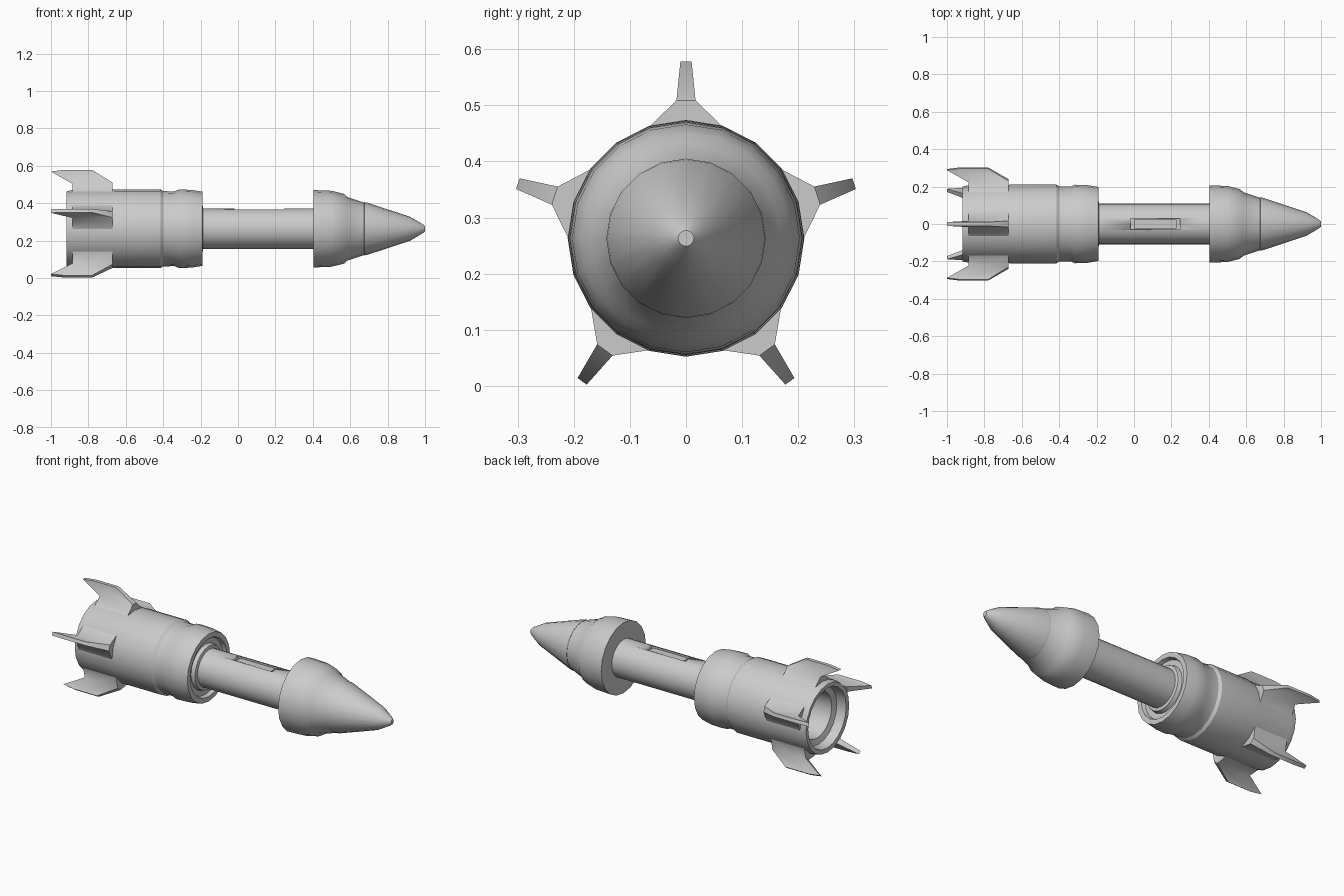
import bpy, bmesh, math
from mathutils import Matrix

if "Cube" in bpy.data.objects:
    bpy.data.objects.remove(bpy.data.objects["Cube"])

AXIS_Z = 0.263
SIDES = 20


def finish(name, bm, angle=32):
    bmesh.ops.remove_doubles(bm, verts=bm.verts, dist=1e-5)
    bmesh.ops.recalc_face_normals(bm, faces=bm.faces)
    me = bpy.data.meshes.new(name)
    bm.to_mesh(me)
    bm.free()
    ob = bpy.data.objects.new(name, me)
    bpy.context.collection.objects.link(ob)
    bpy.ops.object.select_all(action='DESELECT')
    ob.select_set(True)
    bpy.context.view_layer.objects.active = ob
    bpy.ops.object.shade_smooth_by_angle(angle=math.radians(angle))
    return ob


def lathe(name, profile):
    """Revolve (x, radius) points around the long axis."""
    bm = bmesh.new()
    rings = []
    for x, r in profile:
        ring = []
        for i in range(SIDES):
            a = 2 * math.pi * i / SIDES
            ring.append(bm.verts.new((x, r * math.sin(a), AXIS_Z + r * math.cos(a))))
        rings.append(ring)
    for a, b in zip(rings, rings[1:]):
        for i in range(SIDES):
            j = (i + 1) % SIDES
            bm.faces.new((a[i], a[j], b[j], b[i]))
    return finish(name, bm)


def box(name, x0, x1, half_y, z0, z1):
    bm = bmesh.new()
    bmesh.ops.create_cube(bm, size=1, matrix=Matrix.Translation(((x0 + x1) / 2, 0, (z0 + z1) / 2))
                          @ Matrix.Diagonal((x1 - x0, 2 * half_y, z1 - z0, 1)))
    return finish(name, bm)


# Rear booster: hollow nozzle, groove, front collar with recessed ring
lathe("booster_body", [
    (-0.70, 0), (-0.70, 0.130), (-0.85, 0.135), (-0.86, 0.168), (-0.915, 0.176),
    (-0.918, 0.200), (-0.885, 0.207), (-0.67, 0.209), (-0.66, 0.211), (-0.415, 0.211),
    (-0.40, 0.201), (-0.34, 0.200), (-0.315, 0.210), (-0.25, 0.208), (-0.19, 0.198),
    (-0.19, 0.170), (-0.212, 0.163), (-0.212, 0.132), (-0.19, 0.126), (-0.186, 0.112),
    (-0.186, 0)])

# Central shaft with a slot cut in its top
shaft = lathe("shaft", [(-0.20, 0), (-0.20, 0.109), (0.42, 0.109), (0.42, 0)])
cutter = box("slot_cutter", -0.018, 0.245, 0.03, AXIS_Z + 0.088, AXIS_Z + 0.15)
cutter.hide_render = True
cutter.hide_set(True)
mod = shaft.modifiers.new("slot", 'BOOLEAN')
mod.operation = 'DIFFERENCE'
mod.object = cutter
mod.solver = 'EXACT'
box("slot_panel", 0.0, 0.228, 0.023, AXIS_Z + 0.08, AXIS_Z + 0.098)

# Warhead collar and nose cone
lathe("head_collar", [
    (0.405, 0), (0.405, 0.207), (0.50, 0.203), (0.565, 0.187), (0.585, 0.170),
    (0.675, 0.140), (0.675, 0)])
lathe("nose_cone", [
    (0.67, 0), (0.675, 0.142), (0.69, 0.140), (0.92, 0.064), (0.985, 0.026),
    (1.0, 0.014), (1.0, 0)])

# Five fins with flared roots, lofted from root to tip: (half width, [(x, r), ...])
LEVELS = [
    (0.065, [(-0.67, 0.199), (-0.80, 0.199), (-0.885, 0.199)]),
    (0.017, [(-0.67, 0.246), (-0.80, 0.242), (-0.885, 0.240)]),
    (0.010, [(-0.78, 0.315), (-0.93, 0.315), (-1.0, 0.306)]),
]
for k in range(5):
    bm = bmesh.new()
    left, right = ([[bm.verts.new((x, s * w, r)) for x, r in pts] for w, pts in LEVELS]
                   for s in (-1, 1))
    n = len(LEVELS[0][1])
    for side in (left, right):
        for a, b in zip(side, side[1:]):
            for i in range(n - 1):
                bm.faces.new((a[i], a[i + 1], b[i + 1], b[i]))
    for i in (0, n - 1):
        for j in range(len(LEVELS) - 1):
            bm.faces.new((left[j][i], left[j + 1][i], right[j + 1][i], right[j][i]))
    for j in (0, len(LEVELS) - 1):
        for i in range(n - 1):
            bm.faces.new((left[j][i], left[j][i + 1], right[j][i + 1], right[j][i]))
    bm.transform(Matrix.Translation((0, 0, AXIS_Z)) @ Matrix.Rotation(2 * math.pi * k / 5, 4, 'X'))
    finish(f"fin_{k + 1}", bm, 45)
